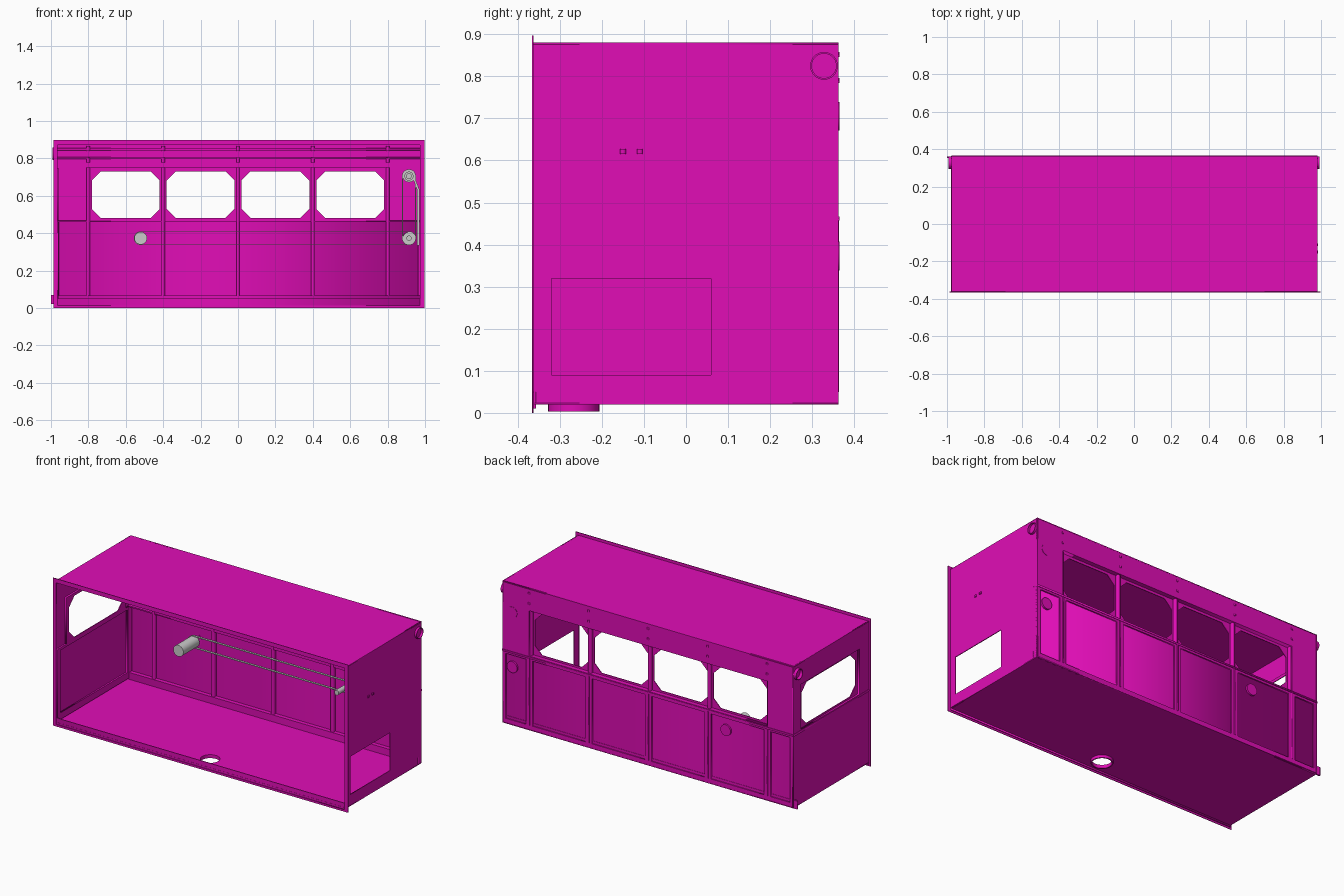
import bpy, math
from mathutils import Matrix, Vector

if "Cube" in bpy.data.objects:
    bpy.data.objects.remove(bpy.data.objects["Cube"])

paint = bpy.data.materials.new("magenta_paint")
paint.diffuse_color = (0.75, 0.004, 0.47, 1)
paint.use_nodes = True
paint.node_tree.nodes["Principled BSDF"].inputs["Base Color"].default_value = paint.diffuse_color

# Axes of a flat sheet (u, v, thickness) in the world
FLAT = Matrix(((1, 0, 0), (0, 1, 0), (0, 0, 1)))
BACK = Matrix(((1, 0, 0), (0, 0, 1), (0, 1, 0)))    # u=x, v=z, thickness=y
SIDE = Matrix(((0, 0, 1), (1, 0, 0), (0, 1, 0)))    # u=y, v=z, thickness=x


def rect(u0, u1, v0, v1, c=0):
    """Rectangle outline, with corners cut by c if wanted."""
    if not c:
        return [(u0, v0), (u1, v0), (u1, v1), (u0, v1)]
    return [(u0 + c, v0), (u1 - c, v0), (u1, v0 + c), (u1, v1 - c),
            (u1 - c, v1), (u0 + c, v1), (u0, v1 - c), (u0, v0 + c)]


def circle(u, v, r, n=32):
    return [(u + r * math.cos(2 * math.pi * i / n), v + r * math.sin(2 * math.pi * i / n)) for i in range(n)]


def sheet(name, axes, w0, w1, loops, mat=paint):
    """Flat plate between w0 and w1: first loop is the outline, the others are holes."""
    cu = bpy.data.curves.new(name, 'CURVE')
    cu.dimensions, cu.fill_mode, cu.extrude = '2D', 'BOTH', (w1 - w0) / 2
    for pts in loops:
        s = cu.splines.new('POLY')
        s.points.add(len(pts) - 1)
        for p, (u, v) in zip(s.points, pts):
            p.co = (u, v, 0, 1)
        s.use_cyclic_u = True
    tmp = bpy.data.objects.new(name + "_outline", cu)
    bpy.context.collection.objects.link(tmp)
    me = bpy.data.meshes.new_from_object(tmp.evaluated_get(bpy.context.evaluated_depsgraph_get()))
    bpy.data.objects.remove(tmp)
    for vert in me.vertices:
        vert.co = axes @ (vert.co + Vector((0, 0, (w0 + w1) / 2)))
    if axes.determinant() < 0:
        me.flip_normals()
    me.materials.clear()
    if mat:
        me.materials.append(mat)
    ob = bpy.data.objects.new(name, me)
    bpy.context.collection.objects.link(ob)
    return ob


def box(name, x0, x1, y0, y1, z0, z1, mat=paint):
    return sheet(name, FLAT, z0, z1, [rect(x0, x1, y0, y1)], mat)


def rod(name, x, z, r, y0, y1, mat=None):
    bpy.ops.mesh.primitive_cylinder_add(vertices=32, radius=r, depth=y1 - y0, location=(x, (y0 + y1) / 2, z),
                                        rotation=(math.pi / 2, 0, 0))
    ob = bpy.context.object
    ob.name = name
    if mat:
        ob.data.materials.append(mat)
    bpy.ops.object.shade_smooth_by_angle()
    return ob


def belt(name, p, q, r, y0, y1):
    """Flat loop running around two equal wheels at p and q."""
    a = math.atan2(q[1] - p[1], q[0] - p[0])

    def loop(rad):
        pts = []
        for (cx, cz), start in ((q, a - math.pi / 2), (p, a + math.pi / 2)):
            pts += [(cx + rad * math.cos(start + math.pi * i / 16),
                     cz + rad * math.sin(start + math.pi * i / 16)) for i in range(17)]
        return pts
    return sheet(name, BACK, y0, y1, [loop(r), loop(r - 0.004)], None)


XL, XR, YF, YB = -0.975, 0.98, -0.363, 0.363
PILLARS = [-0.8, -0.4, 0, 0.4, 0.8]

# Floor with drain, roof
sheet("floor", FLAT, 0.02, 0.024, [rect(XL, XR, YF, YB), circle(0, -0.267, 0.054)])
sheet("drain_ring", FLAT, 0.003, 0.02, [circle(0, -0.267, 0.061), circle(0, -0.267, 0.054)])
box("roof", XL, XR, YF, YB, 0.876, 0.88)

# Flange around the open front
sheet("front_flange", BACK, -0.366, -0.362, [rect(-0.987, 0.996, 0, 0.897), rect(-0.966, 0.973, 0.012, 0.872)])
box("front_sill", XL, XR, -0.362, -0.357, 0.01, 0.05)

# Right end wall with service opening and two small studs
sheet("right_wall", SIDE, XR - 0.005, XR, [rect(YF, YB, 0.02, 0.88), rect(-0.32, 0.06, 0.09, 0.32)])
for y in (-0.15, -0.11):
    box("wall_stud", XR, XR + 0.005, y - 0.007, y + 0.007, 0.615, 0.627)

# Left end wall: upper part, lower part, inset window and inner framing
sheet("left_wall", SIDE, XL, XL + 0.005, [rect(YF, YB, 0.02, 0.88), rect(-0.27, 0.29, 0.47, 0.745)])
sheet("left_window_reveal", SIDE, XL, XL + 0.016,
      [rect(-0.274, 0.294, 0.466, 0.749), rect(-0.27, 0.29, 0.47, 0.745)])
sheet("left_window_frame", SIDE, XL + 0.011, XL + 0.016,
      [rect(-0.27, 0.29, 0.47, 0.745), rect(-0.25, 0.27, 0.48, 0.732, 0.05)])
sheet("left_panel_frame", SIDE, XL + 0.005, XL + 0.014,
      [rect(-0.36, 0.34, 0.03, 0.466), rect(-0.33, 0.31, 0.07, 0.45)])
box("left_waist_strip", XL - 0.003, XL, YF, YB, 0.457, 0.467)

# Back wall: outer skin with long window band and recessed lower panels
edges = [XL] + PILLARS + [XR]
fields = [rect(a + 0.022, b - 0.022, 0.05, 0.445) for a, b in zip(edges, edges[1:])]
sheet("back_wall", BACK, 0.354, 0.362, [rect(XL, XR, 0.02, 0.88), rect(-0.8, 0.8, 0.47, 0.745)] + fields)
box("back_lower_panel", XL, XR, 0.35, 0.354, 0.024, 0.46)
box("back_waist_strip", XL, XR, 0.362, 0.365, 0.457, 0.467)
sheet("back_window_reveal", BACK, 0.33, 0.36, [rect(-0.805, 0.805, 0.465, 0.75), rect(-0.8, 0.8, 0.47, 0.745)])
panes = [rect(x + 0.019, x + 0.381, 0.481, 0.73, 0.048) for x in PILLARS[:-1]]
sheet("back_window_frame", BACK, 0.33, 0.335, [rect(-0.8, 0.8, 0.47, 0.745)] + panes)

# Inner pillars, outer joint strips, and rail clips with their outside rivets
for x in PILLARS:
    box("pillar", x - 0.009, x + 0.009, 0.328, 0.354, 0.06, 0.75)
    box("joint_strip", x - 0.004, x + 0.004, 0.362, 0.364, 0.05, 0.457)
    for z in (0.852, 0.79):
        box("rail_clip", x - 0.009, x + 0.009, 0.335, 0.354, z - 0.013, z + 0.013)
        box("rivet", x - 0.006, x + 0.006, 0.362, 0.365, z - 0.006, z + 0.006)
for x in (-0.966, 0.971):
    box("corner_post", x - 0.008, x + 0.008, 0.328, 0.354, 0.06, 0.46)

# Long inner rails
for name, y0, z0, z1 in (("bottom_rail", 0.325, 0.024, 0.066), ("waist_rail", 0.33, 0.46, 0.468),
                         ("lower_light_rail", 0.338, 0.797, 0.807), ("upper_light_rail", 0.338, 0.842, 0.856)):
    box(name, XL, XR, y0, 0.356, z0, z1)

# Round lamp tubes on both ends, and the small end coupling
for name, x0, x1 in (("left_lamp", -0.993, XL), ("right_lamp", XR, 0.993)):
    sheet(name, SIDE, x0, x1, [circle(0.328, 0.825, 0.033), circle(0.328, 0.825, 0.029)])
box("end_coupling", -1.0, XL, 0.352, 0.362, 0.02, 0.07)

# Grey drive: motor, pulleys, belts, cross shaft and tension lever
MOTOR, LOW, HIGH = (-0.52, 0.373), (0.914, 0.373), (0.914, 0.705)
rod("motor", *MOTOR, 0.034, 0.17, 0.325)
rod("low_pulley", *LOW, 0.033, 0.305, 0.348)
rod("low_pulley_hub", *LOW, 0.014, 0.285, 0.305)
rod("high_pulley", *HIGH, 0.033, 0.295, 0.325)
rod("high_pulley_collar", *HIGH, 0.024, 0.285, 0.295)
rod("cross_shaft", *HIGH, 0.015, -0.36, 0.348)
belt("long_belt", MOTOR, LOW, 0.037, 0.312, 0.325)
belt("short_belt", LOW, HIGH, 0.037, 0.297, 0.308)
sheet("tension_lever", BACK, 0.30, 0.312, [[(0.925, 0.72), (0.935, 0.725), (0.971, 0.63), (0.971, 0.335),
                                            (0.958, 0.335), (0.958, 0.63)]], None)

# Mounting discs showing on the outside of the back wall
for x, z in (MOTOR, LOW, HIGH):
    rod("mounting_disc", x, z, 0.034, 0.349, 0.3645, paint)
